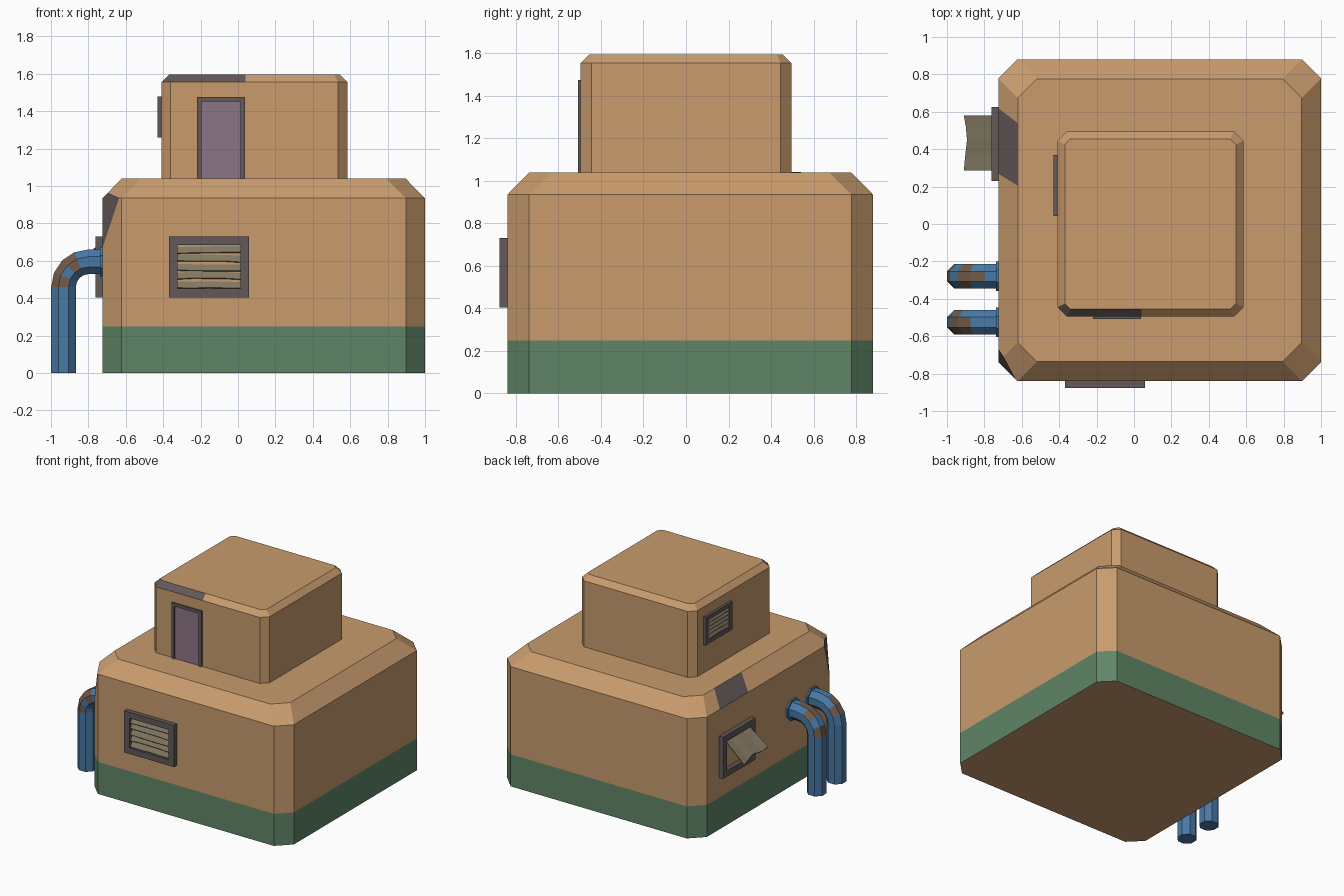
import bpy, bmesh, math, random
from mathutils import Vector

if "Cube" in bpy.data.objects:
    bpy.data.objects.remove(bpy.data.objects["Cube"])

random.seed(4)


def material(name, rgb):
    m = bpy.data.materials.new(name)
    m.diffuse_color = (*rgb, 1)
    m.use_nodes = True
    m.node_tree.nodes["Principled BSDF"].inputs["Base Color"].default_value = m.diffuse_color
    return m


TAN = material("tan_plaster", (0.58, 0.33, 0.155))
GREEN = material("green_paint", (0.115, 0.235, 0.133))
GREY = material("dark_grey", (0.125, 0.098, 0.098))
PURPLE = material("door_purple", (0.26, 0.178, 0.228))
BLUE = material("pipe_blue", (0.065, 0.19, 0.38))
RUST = material("rust", (0.168, 0.102, 0.069))
KHAKI = material("slat_khaki", (0.223, 0.188, 0.122))


def finish(name, bm, *mats):
    bmesh.ops.recalc_face_normals(bm, faces=bm.faces)
    me = bpy.data.meshes.new(name)
    bm.to_mesh(me)
    bm.free()
    for m in mats:
        me.materials.append(m)
    ob = bpy.data.objects.new(name, me)
    bpy.context.collection.objects.link(ob)
    return ob


def loft(bm, rings):
    """Bridge closed rings, cap both ends; returns side faces per segment."""
    vs = [[bm.verts.new(p) for p in r] for r in rings]
    n = len(vs[0])
    segs = [[bm.faces.new((a[i], a[(i + 1) % n], b[(i + 1) % n], b[i])) for i in range(n)]
            for a, b in zip(vs, vs[1:])]
    bm.faces.new(vs[0][::-1])
    bm.faces.new(vs[-1])
    return segs


def octagon(x0, x1, y0, y1, c, inset, z):
    x0, x1, y0, y1 = x0 + inset, x1 - inset, y0 + inset, y1 - inset
    return [(x0 + c, y0, z), (x1 - c, y0, z), (x1, y0 + c, z), (x1, y1 - c, z),
            (x1 - c, y1, z), (x0 + c, y1, z), (x0, y1 - c, z), (x0, y0 + c, z)]


def box(bm, to, u0, u1, v0, v1, d0, d1):
    loft(bm, [[to(u, v, d) for u, v in ((u0, v0), (u1, v0), (u1, v1), (u0, v1))] for d in (d0, d1)])


# wall coordinates: u along the wall, v up, d outwards
def front(y):
    return lambda u, v, d: (u, y - d, v)


def left(x):
    return lambda u, v, d: (x - d, u, v)


# lower block with painted band and a chipped front-left corner
B = (-0.725, 1.0, -0.84, 0.88)
bm = bmesh.new()
segs = loft(bm, [octagon(*B, 0.102, i, z) for z, i in ((0, 0), (0.25, 0), (0.935, 0), (1.04, 0.104))])
for f in segs[0]:
    f.material_index = 1
p1, p2, p4 = Vector((-0.725, -0.74, 0.66)), Vector((-0.725, -0.67, 0.935)), Vector((-0.655, -0.805, 0.89))
cut = bmesh.ops.bisect_plane(bm, geom=bm.verts[:] + bm.edges[:] + bm.faces[:], plane_co=p1,
                             plane_no=(p2 - p1).cross(p4 - p1), clear_inner=True)
rim = [e for e in cut["geom_cut"] if isinstance(e, bmesh.types.BMEdge)]
for f in bmesh.ops.holes_fill(bm, edges=rim, sides=0)["faces"]:
    f.material_index = 2
finish("lower_block", bm, TAN, GREEN, GREY)

# grey patch on the left slope
bm = bmesh.new()
o = 0.0015
bm.faces.new([bm.verts.new(p) for p in ((-0.725 - o, 0.62, 0.935 + o), (-0.725 - o, 0.27, 0.935 + o),
                                        (-0.621 - o, 0.205, 1.04 + o), (-0.621 - o, 0.54, 1.04 + o))])
bmesh.ops.recalc_face_normals(bm, faces=bm.faces)
patch = finish("slope_patch", bm, GREY)
if patch.data.polygons[0].normal.z < 0:
    patch.data.flip_normals()

# upper block with part of the front top edge grey
U = (-0.41, 0.585, -0.495, 0.495)
bm = bmesh.new()
loft(bm, [octagon(*U, c, i, z) for z, i, c in ((1.04, 0, 0.05), (1.555, 0, 0.05), (1.595, 0.04, 0.03))])
bmesh.ops.bisect_plane(bm, geom=bm.verts[:] + bm.edges[:] + bm.faces[:], plane_co=(0.04, 0, 0), plane_no=(1, 0, 0))
for f in bm.faces:
    c = f.calc_center_median()
    if 1.56 < c.z < 1.59 and c.y < -0.45 and c.x < 0.04:
        f.material_index = 1
finish("upper_block", bm, TAN, GREY)


def frame(name, to, u0, u1, v0, v1, w, depth, sill=True):
    bm = bmesh.new()
    bottom = v0 + w if sill else v0
    box(bm, to, u0, u0 + w, v0, v1, 0, depth)
    box(bm, to, u1 - w, u1, v0, v1, 0, depth)
    box(bm, to, u0 + w, u1 - w, v1 - w, v1, 0, depth)
    if sill:
        box(bm, to, u0 + w, u1 - w, v0, bottom, 0, depth)
    finish(name, bm, GREY)


def slats(name, to, u0, u1, v0, v1, depth, count=5):
    """Thin tilted louvres with slightly bent edges."""
    bm = bmesh.new()
    pitch = (v1 - v0) / count
    for k in range(count):
        rings = []
        for j in range(5):
            u = u0 + (u1 - u0) * j / 4
            s = random.uniform(-0.1, 0.1) * pitch
            lo, hi = v0 + pitch * k + s, v0 + pitch * (k + 0.8) + s
            rings.append([to(u, lo, depth), to(u, lo + 0.004, depth + 0.003),
                          to(u, hi, 0.005), to(u, hi - 0.004, 0.002)])
        loft(bm, rings)
    finish(name, bm, KHAKI)


# doorway
frame("door_frame", front(-0.495), -0.22, 0.038, 1.04, 1.475, 0.024, 0.012, sill=False)
bm = bmesh.new()
box(bm, front(-0.495), -0.196, 0.014, 1.04, 1.451, 0, 0.003)
finish("door", bm, PURPLE)

# vents and window
frame("front_vent_frame", front(-0.84), -0.37, 0.06, 0.405, 0.73, 0.046, 0.036)
slats("front_vent_slats", front(-0.84), -0.324, 0.014, 0.455, 0.685, 0.022)
frame("upper_vent_frame", left(-0.41), 0.043, 0.37, 1.26, 1.48, 0.032, 0.02)
slats("upper_vent_slats", left(-0.41), 0.075, 0.338, 1.294, 1.45, 0.014)
frame("left_window_frame", left(-0.725), 0.23, 0.626, 0.405, 0.73, 0.046, 0.036)

# bent flap hanging out of the left window
bm = bmesh.new()
to = left(-0.725)
rings = []
for u, v, d in ((0.285, 0.56, 0.185), (0.36, 0.55, 0.178), (0.45, 0.56, 0.168), (0.52, 0.54, 0.174), (0.58, 0.53, 0.185)):
    rings.append([to(u, 0.68, 0.015), to(u, 0.686, 0.018), to(u, v + 0.006, d), to(u, v, d - 0.003)])
loft(bm, rings)
finish("window_flap", bm, KHAKI)


# drain pipes with flange at the wall and rust on the elbow
def pipe(name, y, rusty):
    R, r, sides = 0.135, 0.0715, 8
    stations = [((-0.933, 0), math.pi, r)]
    for k in range(5):
        t = math.pi * (1 - k / 8)
        stations.append(((-0.798 + R * math.cos(t), 0.46 + R * math.sin(t)), t, r))
    stations += [((x, 0.595), math.pi / 2, q) for x, q in ((-0.738, r), (-0.738, 0.086), (-0.715, 0.086))]
    rings = []
    for (x, z), t, q in stations:
        ring = []
        for i in range(sides):
            a = math.tau * (i + 0.5) / sides
            n = q * math.cos(a)
            ring.append((x + n * math.cos(t), y + q * math.sin(a), z + n * math.sin(t)))
        rings.append(ring)
    bm = bmesh.new()
    segs = loft(bm, rings)
    for s, i in rusty:
        segs[s][i].material_index = 1
    finish(name, bm, BLUE, RUST)


pipe("front_pipe", -0.525, [(1, 5), (2, 6), (2, 7), (2, 0), (3, 6), (3, 7), (3, 5), (1, 6)])
pipe("rear_pipe", -0.28, [(1, 7), (1, 0), (1, 6), (3, 7), (3, 0), (4, 7), (3, 6)])
